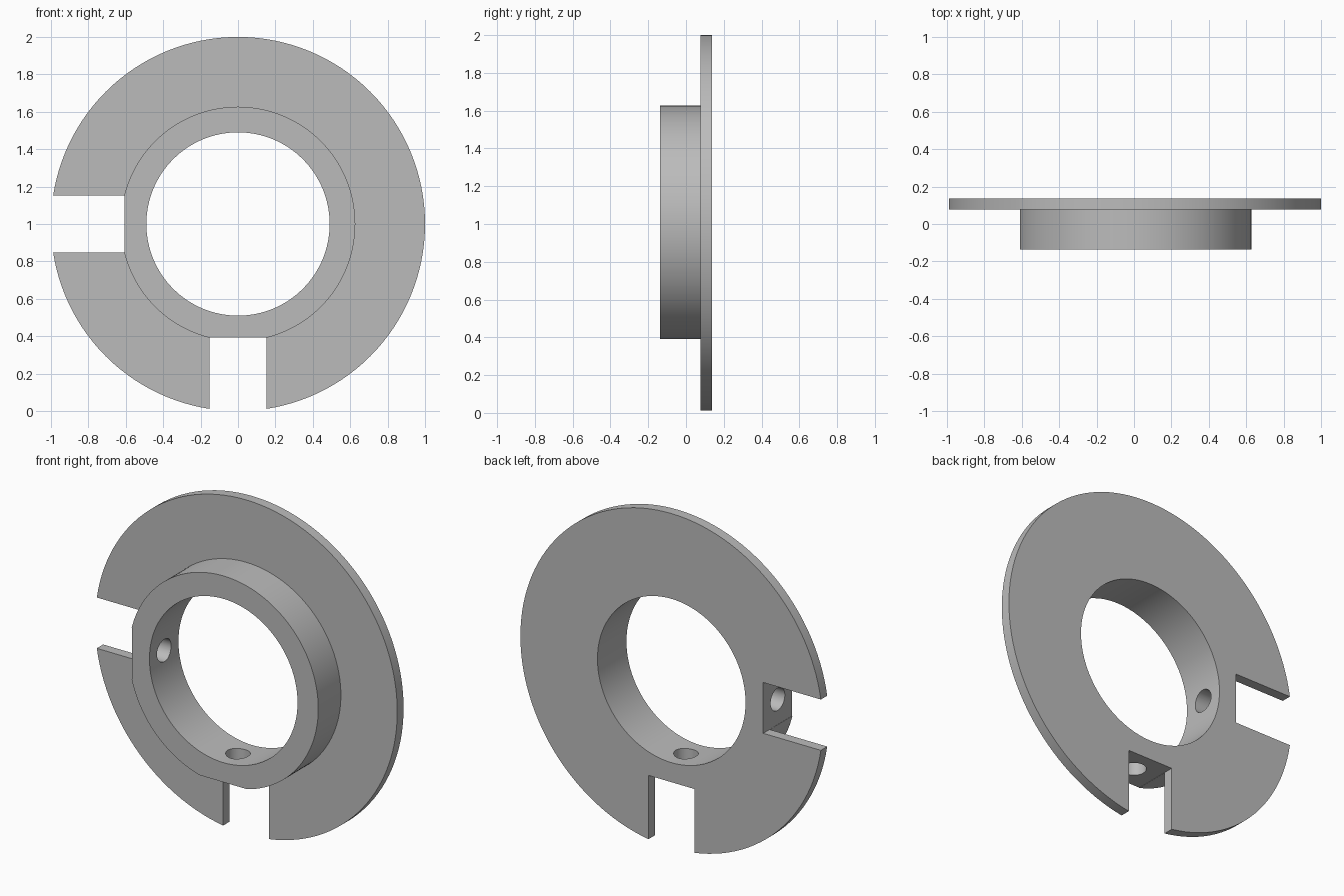
import bpy
import math
from mathutils import Matrix

cube = bpy.data.objects.get("Cube")
if cube:
    bpy.data.objects.remove(cube, do_unlink=True)

SEGMENTS = 128
BORE, HUB, RIM = 0.49, 0.627, 1.0
FRONT, STEP, BACK = -0.137, 0.077, 0.137
SLOT_WIDTH, SLOT_FLOOR = 0.304, 0.607
HOLE_RADIUS = 0.067

grey = bpy.data.materials.new("plain grey")
grey.use_nodes = True
colour = (0.5, 0.5, 0.5, 1)
grey.diffuse_color = colour
grey.node_tree.nodes["Principled BSDF"].inputs["Base Color"].default_value = colour


def lathe(name, profile):
    """Revolve a closed (radius, y) profile around the y axis, at z = 1."""
    verts, faces, n = [], [], len(profile)
    for i in range(SEGMENTS):
        a = 2 * math.pi * i / SEGMENTS
        verts += [(r * math.cos(a), y, 1 + r * math.sin(a)) for r, y in profile]
        j = (i + 1) % SEGMENTS
        for k in range(n):
            m = (k + 1) % n
            faces.append((i * n + k, i * n + m, j * n + m, j * n + k))
    mesh = bpy.data.meshes.new(name)
    mesh.from_pydata(verts, [], faces)
    obj = bpy.data.objects.new(name, mesh)
    bpy.context.collection.objects.link(obj)
    bpy.context.view_layer.objects.active = obj
    obj.select_set(True)
    bpy.ops.object.mode_set(mode='EDIT')
    bpy.ops.mesh.select_all(action='SELECT')
    bpy.ops.mesh.normals_make_consistent(inside=False)
    bpy.ops.object.mode_set(mode='OBJECT')
    return obj


def cut(target, cutter):
    """Subtract the cutter from the target and remove it."""
    mod = target.modifiers.new("cut", 'BOOLEAN')
    mod.operation, mod.solver, mod.object = 'DIFFERENCE', 'EXACT', cutter
    bpy.ops.object.select_all(action='DESELECT')
    bpy.context.view_layer.objects.active = target
    target.select_set(True)
    bpy.ops.object.modifier_apply(modifier=mod.name)
    bpy.data.objects.remove(cutter, do_unlink=True)


# Thin flange with a raised hub and an open bore, in one piece
body = lathe("flanged_collar", [
    (BORE, FRONT), (HUB, FRONT), (HUB, STEP),
    (RIM, STEP), (RIM, BACK), (BORE, BACK)])
body.data.materials.append(grey)

# Open slot and screw hole, once on the right side and once at the bottom
for angle in (0, -math.pi / 2):
    turn = Matrix.Translation((0, 0, 1)) @ Matrix.Rotation(angle, 4, 'Y')

    bpy.ops.mesh.primitive_cube_add(size=1)
    slot = bpy.context.object
    slot.matrix_world = (turn @ Matrix.Translation((-SLOT_FLOOR - 0.3, 0, 0))
                         @ Matrix.Diagonal((0.6, 1, SLOT_WIDTH, 1)))
    cut(body, slot)

    bpy.ops.mesh.primitive_cylinder_add(vertices=48, radius=HOLE_RADIUS, depth=0.4)
    hole = bpy.context.object
    hole.matrix_world = (turn @ Matrix.Translation((-0.55, 0, 0))
                         @ Matrix.Rotation(math.pi / 2, 4, 'Y'))
    cut(body, hole)

bpy.ops.object.shade_smooth_by_angle(angle=math.radians(30))
